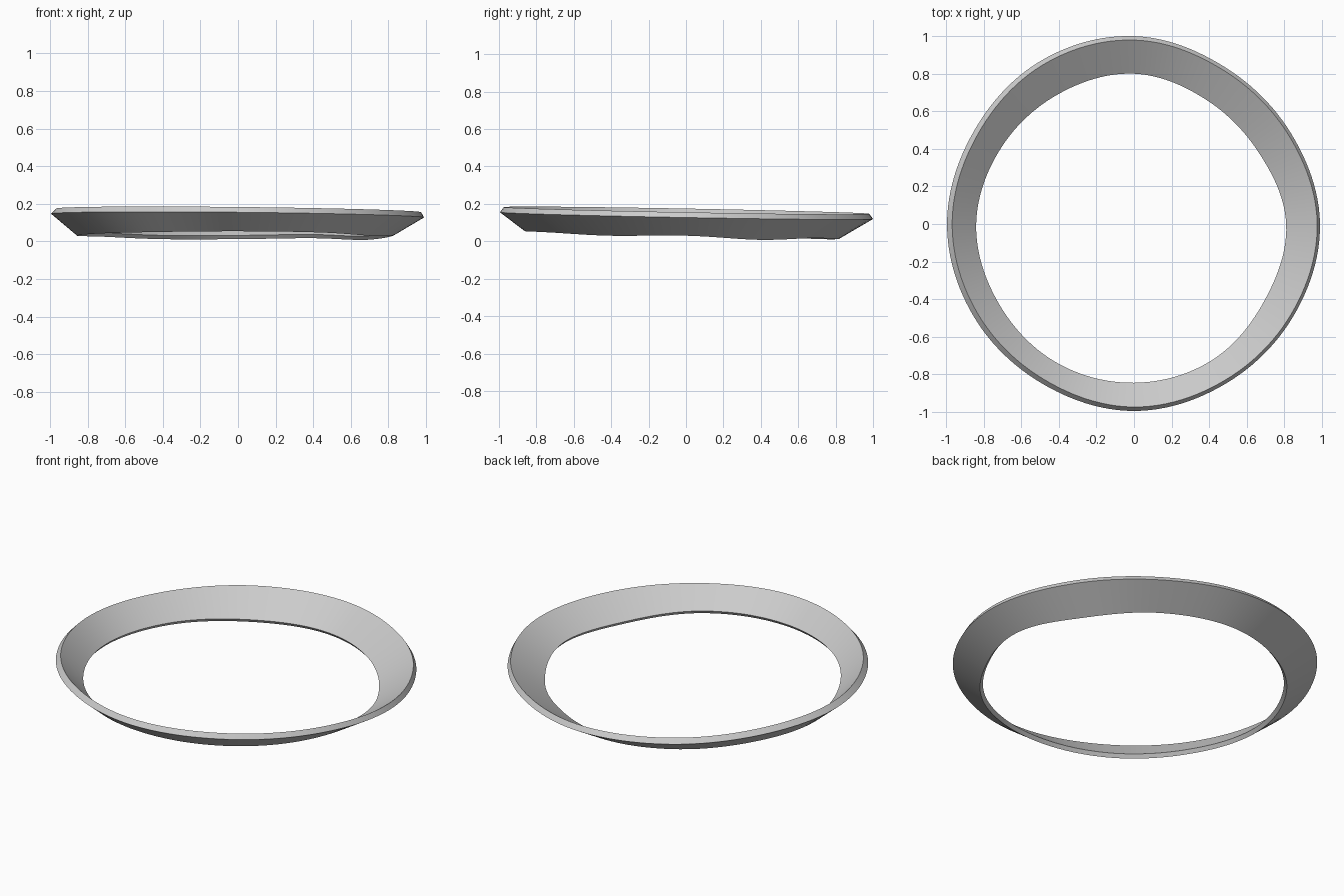
import bpy, bmesh, math

cube = bpy.data.objects.get("Cube")
if cube:
    bpy.data.objects.remove(cube, do_unlink=True)

SEGMENTS = 144

# One station every 30 degrees from +x: outer radius, inner radius, bottom height
STATIONS = [
    (0.99, 0.81, 0.030), (0.965, 0.765, 0.008), (0.965, 0.765, 0.017),
    (1.00, 0.80, 0.012), (1.00, 0.80, 0.012), (0.985, 0.815, 0.025),
    (0.995, 0.84, 0.030), (0.985, 0.835, 0.042), (0.98, 0.845, 0.050),
    (0.995, 0.845, 0.054), (0.98, 0.835, 0.048), (0.98, 0.805, 0.030),
]


def station(t):
    """Smooth closed interpolation through the stations, t in 0..1."""
    n = len(STATIONS)
    i, f = int(t * n), t * n - int(t * n)
    p = [STATIONS[(i + k) % n] for k in (-1, 0, 1, 2)]
    return [b + 0.5 * f * (c - a + f * (2*a - 5*b + 4*c - d + f * (3*(b - c) + d - a)))
            for a, b, c, d in zip(*p)]


# Sweep a thin sloped cross-section around the ring
bm = bmesh.new()
rings = []
for s in range(SEGMENTS):
    a = 2 * math.pi * s / SEGMENTS
    ca, sa = math.cos(a), math.sin(a)
    r_out, r_in, z_bot = station(s / SEGMENTS)
    z_out = 0.137 - 0.010 * ca - 0.018 * sa      # rim tilts gently
    rim = 0.021 - 0.006 * ca
    section = [
        (r_out, z_out),                          # widest edge
        (r_out - rim, z_out + 0.028),            # top edge
        (r_in, z_bot + 0.020),                   # inner lip
        (r_in + 0.016, z_bot),                   # bottom edge
    ]
    rings.append([bm.verts.new((r * ca, r * sa, z)) for r, z in section])

for s in range(SEGMENTS):
    p, q = rings[s], rings[(s + 1) % SEGMENTS]
    for k in range(4):
        j = (k + 1) % 4
        bm.faces.new((p[k], q[k], q[j], p[j]))
bmesh.ops.recalc_face_normals(bm, faces=bm.faces[:])

mesh = bpy.data.meshes.new("sloped_ring")
bm.to_mesh(mesh)
bm.free()
ring = bpy.data.objects.new("sloped_ring", mesh)
bpy.context.collection.objects.link(ring)

# Plain grey material
grey = bpy.data.materials.new("light grey")
grey.use_nodes = True
colour = (0.6, 0.6, 0.6, 1)
grey.diffuse_color = colour
grey.node_tree.nodes["Principled BSDF"].inputs["Base Color"].default_value = colour
mesh.materials.append(grey)

# Smooth around the ring, crisp along the four edges
bpy.ops.object.select_all(action="DESELECT")
ring.select_set(True)
bpy.context.view_layer.objects.active = ring
bpy.ops.object.shade_smooth_by_angle(angle=math.radians(35))
